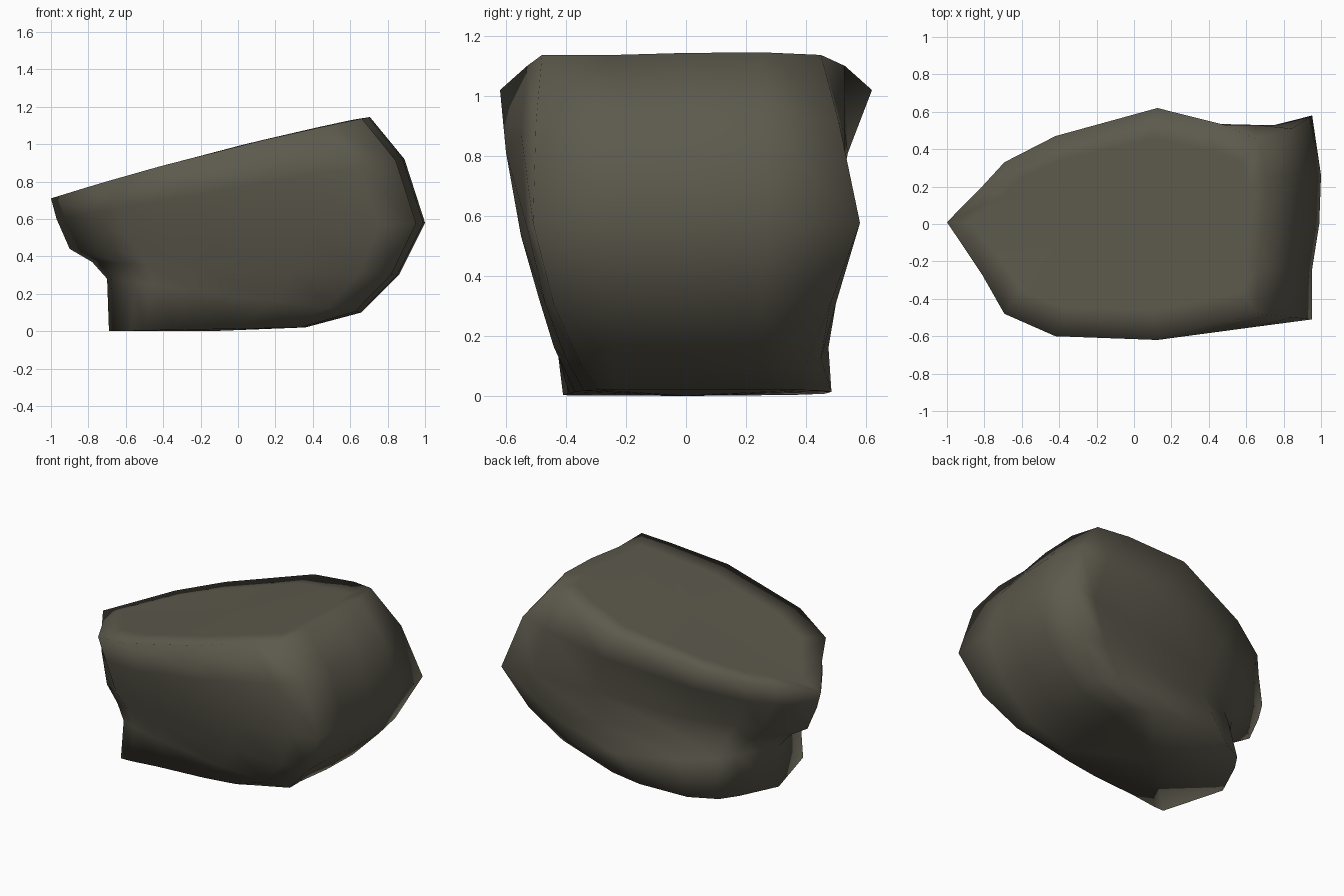
import bpy, bmesh

cube = bpy.data.objects.get("Cube")
if cube:
    bpy.data.objects.remove(cube)

# Stone colour
stone = bpy.data.materials.new("dark_olive_stone")
colour = (0.108, 0.10, 0.073, 1)
stone.diffuse_color = colour
stone.use_nodes = True
bsdf = stone.node_tree.nodes["Principled BSDF"]
bsdf.inputs["Base Color"].default_value = colour
bsdf.inputs["Roughness"].default_value = 0.9

# Fractions along the length where the widths are given, and points across the blunt end
STATIONS = (.11, .18, .34, .66, .87, .975)
END = ((.975, -.24), (.995, 0), (1, .26))

# Layers from sloping top to base:
# tip x, tip z, end x, end z, bulge, front widths, back widths
LAYERS = (
    (-1, .71, .705, 1.145, .025, (.27, .48, .60, .62, .53, .48), (.20, .33, .47, .62, .53, .45)),
    (-.97, .60, .89, .92, 0, (.34, .48, .575, .60, .55, .50), (.17, .28, .41, .54, .53, .51)),
    (-.90, .44, 1, .58, 0, (.39, .48, .535, .55, .53, .51), (.20, .27, .39, .48, .53, .58)),
    (-.78, .37, .86, .30, 0, (.41, .45, .48, .49, .47, .44), (.20, .27, .37, .46, .50, .48)),
    (-.70, .28, .66, .10, 0, (.415, .44, .45, .44, .40, .35), (.25, .34, .43, .475, .45, .40)),
    (-.69, 0, .36, .02, 0, (.41, .41, .39, .37, .34, .29), (.26, .37, .46, .485, .45, .38)),
)


def ring(bm, x0, z0, x1, z1, bulge, front, back):
    outline = [(0, .01)]
    outline += [(u, -w) for u, w in zip(STATIONS, front)]
    outline += END
    outline += [(u, w) for u, w in reversed(list(zip(STATIONS, back)))]
    return [bm.verts.new((x0 + (x1 - x0) * u, y,
                          z0 + (z1 - z0) * u + 4 * bulge * u * (1 - u)))
            for u, y in outline]


def inset_top(bm, rim):
    # Nearly flat plateau that sits just inside the rim
    points = [(v.co.x * .87, v.co.y * .74) for v in rim]
    return [bm.verts.new((x, y, .99 + .25 * x - .035 * x * x)) for x, y in points]


def cap(bm, loop, centre):
    hub = bm.verts.new(centre)
    for a, b in zip(loop, loop[1:] + loop[:1]):
        bm.faces.new((a, b, hub))


# Boulder body lofted through the layers
bm = bmesh.new()
rings = [ring(bm, *layer) for layer in LAYERS]
rings.insert(0, inset_top(bm, rings[0]))
for upper, lower in zip(rings, rings[1:]):
    for i in range(len(upper)):
        j = (i + 1) % len(upper)
        bm.faces.new((upper[i], lower[i], lower[j], upper[j]))
cap(bm, rings[0], (0, 0, .99))
cap(bm, rings[-1], (-.15, 0, 0))
bmesh.ops.recalc_face_normals(bm, faces=bm.faces)
for face in bm.faces:
    face.smooth = True

mesh = bpy.data.meshes.new("boulder")
bm.to_mesh(mesh)
bm.free()
mesh.materials.append(stone)
boulder = bpy.data.objects.new("boulder", mesh)
bpy.context.collection.objects.link(boulder)
